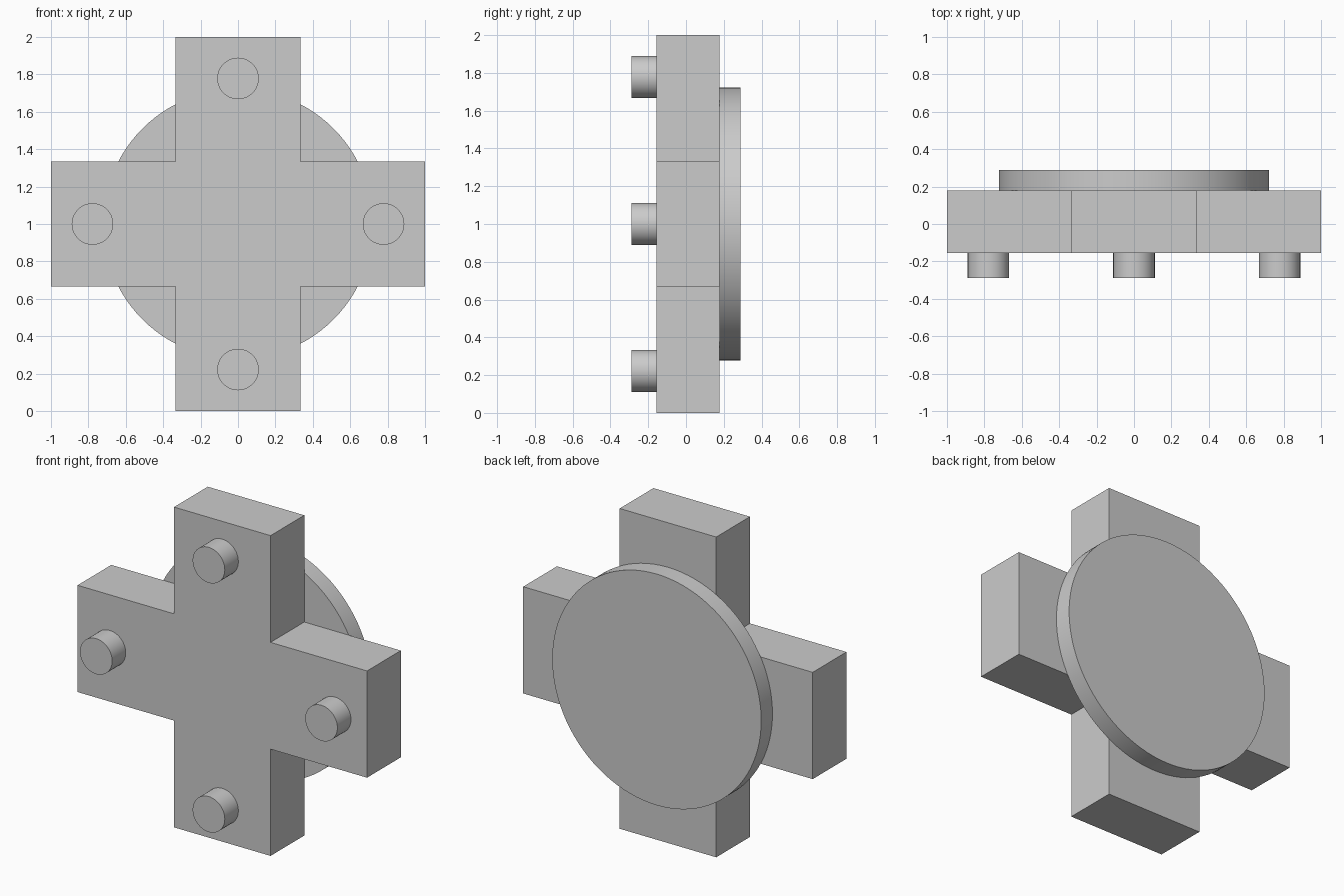
import bpy
import bmesh
import math
from mathutils import Matrix, Vector

cube = bpy.data.objects.get("Cube")
if cube:
    bpy.data.objects.remove(cube, do_unlink=True)

MID = 1.0              # height of the centre
ARM = 1 / 3            # half width of each arm
FRONT, BACK = -0.155, 0.178
PEG_TIP, DISC_BACK = -0.289, 0.289

grey = bpy.data.materials.new("plain_grey")
grey.use_nodes = True
grey.diffuse_color = (0.6, 0.6, 0.6, 1)
grey.node_tree.nodes["Principled BSDF"].inputs["Base Color"].default_value = (0.6, 0.6, 0.6, 1)


def finish(name, bm, smooth=False):
    bmesh.ops.recalc_face_normals(bm, faces=bm.faces)
    mesh = bpy.data.meshes.new(name)
    bm.to_mesh(mesh)
    bm.free()
    mesh.materials.append(grey)
    obj = bpy.data.objects.new(name, mesh)
    bpy.context.collection.objects.link(obj)
    if smooth:
        bpy.ops.object.select_all(action="DESELECT")
        obj.select_set(True)
        bpy.context.view_layer.objects.active = obj
        bpy.ops.object.shade_smooth_by_angle(angle=math.radians(30))
    return obj


def cylinder(name, x, z, radius, y0, y1, sides):
    bm = bmesh.new()
    place = Matrix.Translation((x, (y0 + y1) / 2, z)) @ Matrix.Rotation(math.pi / 2, 4, "X")
    bmesh.ops.create_cone(bm, cap_ends=True, segments=sides, radius1=radius,
                          radius2=radius, depth=y1 - y0, matrix=place)
    return finish(name, bm, smooth=True)


# Cross body: one arm's outline turned four times, then extruded backwards
bm = bmesh.new()
outline = []
for turn in range(4):
    rot = Matrix.Rotation(turn * math.pi / 2, 3, "Y")
    for x, z in ((-ARM, ARM), (-ARM, 1), (ARM, 1)):
        outline.append(bm.verts.new(rot @ Vector((x, 0, z)) + Vector((0, FRONT, MID))))
face = bm.faces.new(outline)
extruded = bmesh.ops.extrude_face_region(bm, geom=[face], use_keep_orig=True)
bmesh.ops.translate(bm, vec=(0, BACK - FRONT, 0),
                    verts=[v for v in extruded["geom"] if isinstance(v, bmesh.types.BMVert)])
finish("cross_body", bm)

# Round plate on the back
cylinder("back_disc", 0, MID, 0.722, BACK, DISC_BACK, 96)

# One peg near the end of each arm
for name, dx, dz in (("top", 0, 1), ("bottom", 0, -1), ("left", 1, 0), ("right", -1, 0)):
    cylinder(name + "_peg", dx * 0.778, MID + dz * 0.778, 0.111, PEG_TIP, FRONT, 48)
